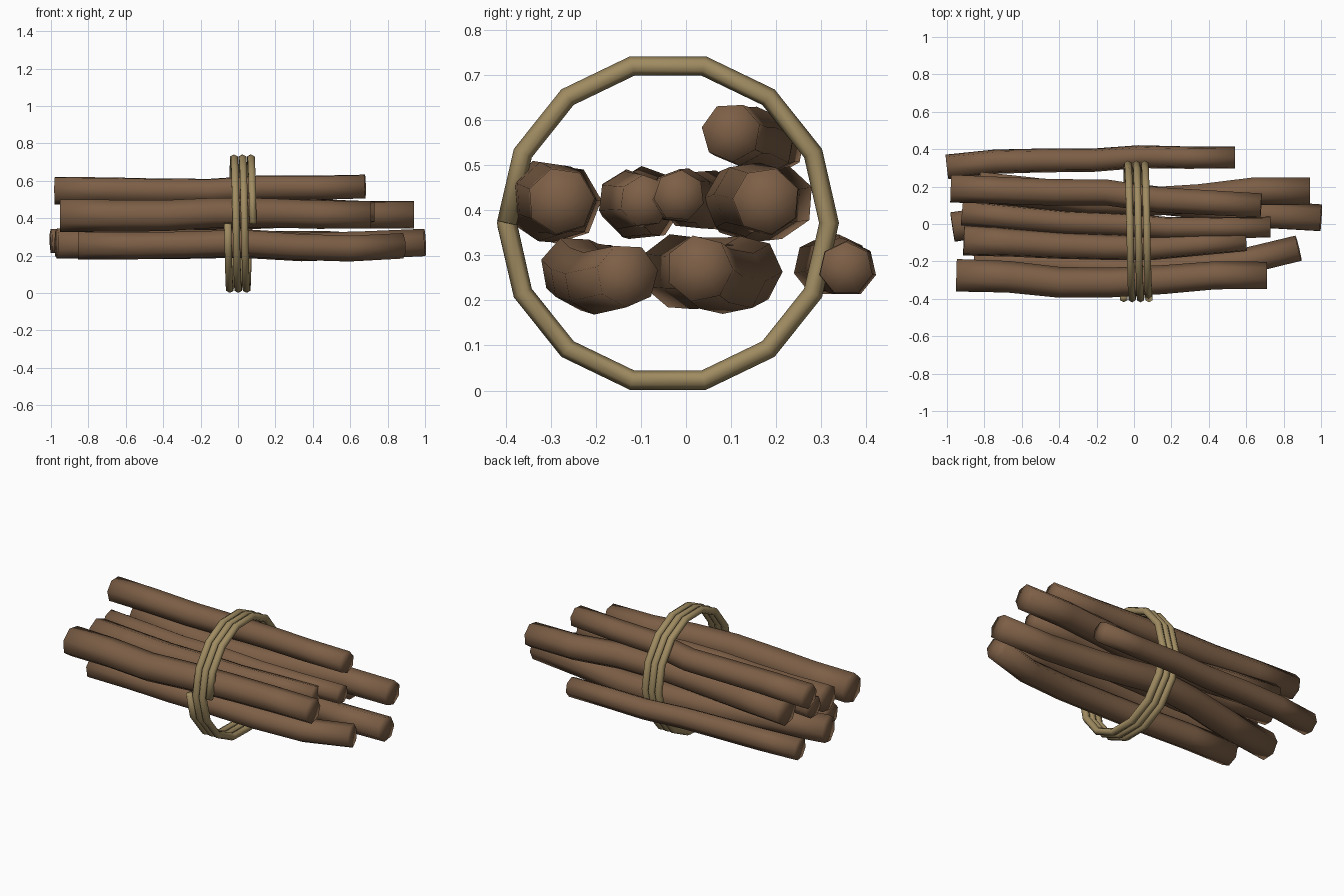
import bpy, bmesh, math
from mathutils import Vector

if "Cube" in bpy.data.objects:
    bpy.data.objects.remove(bpy.data.objects["Cube"])


def material(name, rgb):
    m = bpy.data.materials.new(name)
    m.diffuse_color = (*rgb, 1)
    m.use_nodes = True
    m.node_tree.nodes["Principled BSDF"].inputs["Base Color"].default_value = m.diffuse_color
    return m


wood = material("brown wood", (0.205, 0.115, 0.062))
rope_mat = material("tan rope", (0.35, 0.26, 0.12))


def tube(name, path, radii, sides, mat, turn=0.0):
    """Smooth low-poly tube with fan-capped ends that follows a path."""
    bm = bmesh.new()
    rings = []
    n = len(path)
    for i, p in enumerate(path):
        d = (path[min(i + 1, n - 1)] - path[max(i - 1, 0)]).normalized()
        # side axis: rope uses x, sticks use z
        ref = Vector((0, 0, 1)) if abs(d.x) > 0.7 else Vector((1, 0, 0))
        u = (ref - d * ref.dot(d)).normalized()
        v = d.cross(u)
        ring = []
        for k in range(sides):
            a = turn + math.tau * k / sides
            ring.append(bm.verts.new(p + (u * math.cos(a) + v * math.sin(a)) * radii[i]))
        rings.append(ring)
    for a, b in zip(rings, rings[1:]):
        for k in range(sides):
            j = (k + 1) % sides
            bm.faces.new((a[k], a[j], b[j], b[k]))
    caps = [bm.faces.new(rings[0][::-1]), bm.faces.new(rings[-1])]
    bmesh.ops.poke(bm, faces=caps)
    bmesh.ops.recalc_face_normals(bm, faces=bm.faces)
    me = bpy.data.meshes.new(name)
    bm.to_mesh(me)
    bm.free()
    me.materials.append(mat)
    me.shade_smooth()
    ob = bpy.data.objects.new(name, me)
    bpy.context.collection.objects.link(ob)
    return ob


# Sticks: left x, right x, left radius, right radius, y path, z path
sticks = [
    # bottom layer
    (-1.00, 0.54, .068, .060, (.305, .333, .34, .34, .36, .355, .355),
     (.275, .28, .28, .275, .27, .27, .27)),
    (-0.97, 1.00, .083, .075, (-.02, .03, .10, .135, .10, .05, .03),
     (.265, .26, .26, .265, .245, .255, .27)),
    (-0.855, 0.88, .076, .071, (-.20, -.205, -.23, -.25, -.23, -.20, -.13),
     (.255, .255, .26, .27, .25, .24, .255)),
    # middle layer
    (-0.83, 0.94, .085, .075, (.20, .17, .13, .12, .14, .178, .178),
     (.42, .415, .41, .42, .43, .42, .42)),
    (-0.92, 0.73, .068, .057, (.06, .035, .01, .0, -.02, -.02, -.015),
     (.42, .42, .42, .43, .43, .43, .432)),
    (-0.91, 0.60, .083, .058, (-.09, -.10, -.115, -.125, -.13, -.11, -.09),
     (.415, .41, .41, .42, .42, .42, .42)),
    (-0.95, 0.71, .090, .075, (-.277, -.285, -.315, -.315, -.30, -.277, -.277),
     (.415, .415, .415, .43, .43, .42, .42)),
    # top stick
    (-0.98, 0.68, .076, .066, (.19, .18, .17, .17, .13, .115, .10),
     (.55, .55, .545, .545, .565, .565, .572)),
]
for i, (x0, x1, r0, r1, ys, zs) in enumerate(sticks):
    n = len(ys) - 1
    path = [Vector((x0 + (x1 - x0) * t / n, ys[t], zs[t])) for t in range(n + 1)]
    radii = [r0 + (r1 - r0) * t / n for t in range(n + 1)]
    tube(f"stick_{i + 1}", path, radii, 7, wood, turn=0.2 * i)

# Rope: three turns of a 14-sided coil, starting at the front and passing below
SEG, TURNS, R = 14, 3, 0.357
coil = []
for k in range(SEG * TURNS + 1):
    a = math.pi + math.tau * k / SEG
    coil.append(Vector((-0.055 + 0.135 * k / (SEG * TURNS),
                        -0.04 + R * math.cos(a), 0.371 + R * math.sin(a))))
tube("rope_coil", coil, [0.022] * len(coil), 6, rope_mat, turn=math.pi / 6)
